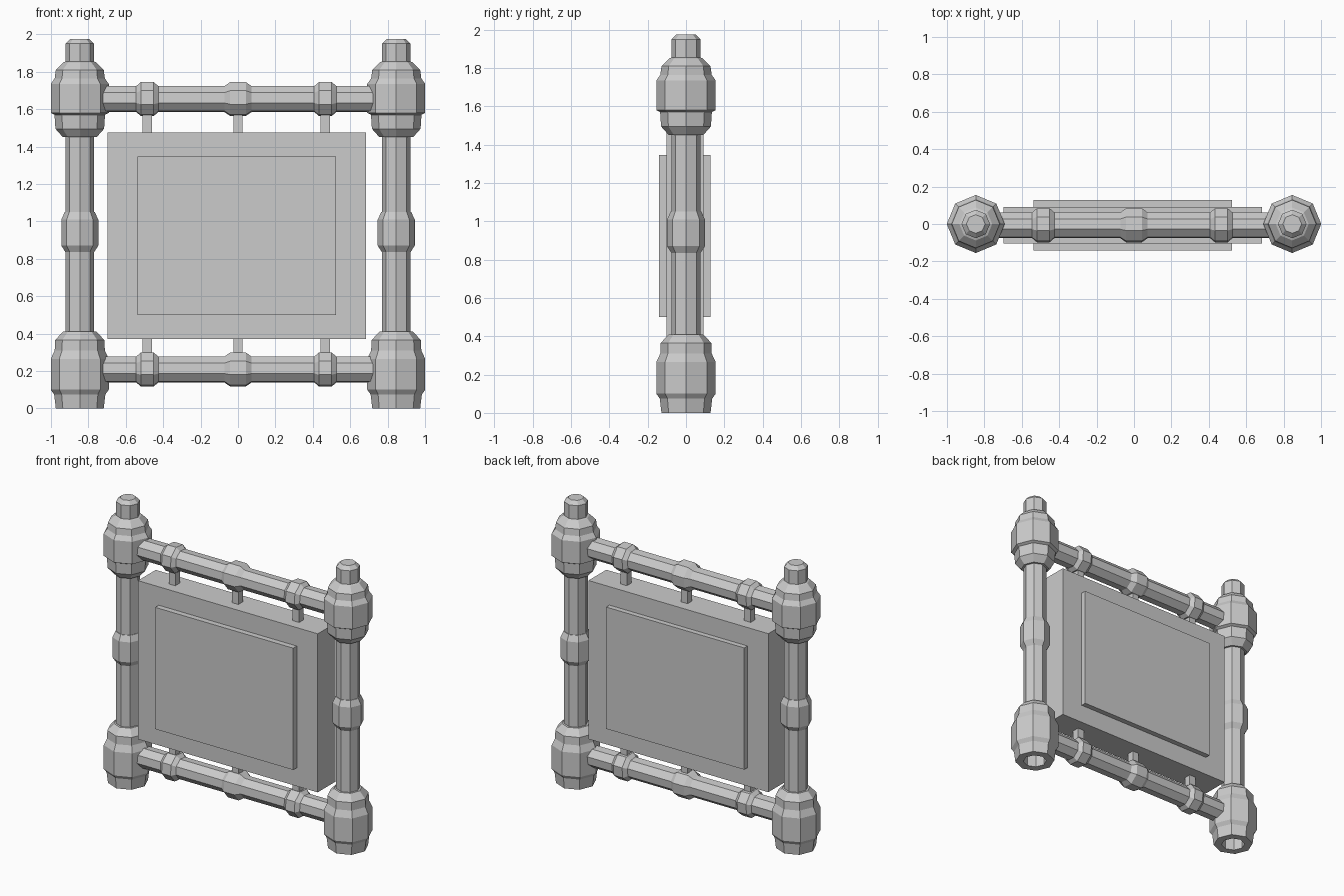
import bpy, bmesh, math
from mathutils import Matrix, Vector

if "Cube" in bpy.data.objects:
    bpy.data.objects.remove(bpy.data.objects["Cube"])

SIDES = 8


def make_object(name, bm):
    bmesh.ops.recalc_face_normals(bm, faces=bm.faces)
    mesh = bpy.data.meshes.new(name)
    bm.to_mesh(mesh)
    bm.free()
    obj = bpy.data.objects.new(name, mesh)
    bpy.context.collection.objects.link(obj)
    return obj


def turned(name, profile, location, along_x=False, twist=0.0, cap_start=True, cap_end=True):
    """Faceted lathe: profile is a list of (distance along axis, radius)."""
    bm = bmesh.new()
    rings = []
    for d, r in profile:
        ring = []
        for i in range(SIDES):
            a = twist + 2 * math.pi * i / SIDES
            c, s = r * math.cos(a), r * math.sin(a)
            ring.append(bm.verts.new((d, c, s) if along_x else (c, s, d)))
        rings.append(ring)
    for lo, hi in zip(rings, rings[1:]):
        for i in range(SIDES):
            j = (i + 1) % SIDES
            bm.faces.new((lo[i], lo[j], hi[j], hi[i]))
    if cap_start:
        bm.faces.new(rings[0])
    if cap_end:
        bm.faces.new(rings[-1])
    obj = make_object(name, bm)
    obj.location = location
    return obj


def box(name, lo, hi):
    bm = bmesh.new()
    lo, hi = Vector(lo), Vector(hi)
    matrix = Matrix.Translation((lo + hi) / 2) @ Matrix.Diagonal((*(hi - lo), 1))
    bmesh.ops.create_cube(bm, size=1, matrix=matrix)
    return make_object(name, bm)


# Upright posts: open-bottomed shaft with foot, middle and head collars
SHAFT = [(0, .076), (1.95, .076), (1.975, .05)]
FOOT = [(0, .076), (0, .128), (.075, .137), (.10, .155), (.265, .155),
        (.31, .134), (.365, .132), (.41, .09), (.41, .076)]
MIDDLE = [(.835, .076), (.87, .099), (1.01, .099), (1.05, .08), (1.05, .076)]
HEAD = [(1.45, .076), (1.45, .09), (1.495, .13), (1.57, .135), (1.58, .155),
        (1.735, .155), (1.765, .134), (1.81, .128), (1.85, .088), (1.855, .076)]

for side, x in (("left", -.846), ("right", .846)):
    turned(f"{side}_post_shaft", SHAFT, (x, 0, 0), cap_start=False)
    for part, profile in (("foot", FOOT), ("middle", MIDDLE), ("head", HEAD)):
        turned(f"{side}_post_{part}_collar", profile, (x, 0, 0),
               cap_start=False, cap_end=False)

# Horizontal rails with bands, and the short hangers holding the panel
Y = -.007
TWIST = math.radians(17)
for level, z, h0, h1 in (("upper", 1.654, 1.46, 1.62), ("lower", .208, .24, .385)):
    turned(f"{level}_rail", [(-.82, .072), (.82, .072)], (0, Y, z), True, TWIST)
    for where, x, half in (("left", -.485, .062), ("centre", 0, .076), ("right", .467, .062)):
        band = [(-half, .07), (-half * .55, .095), (half * .55, .095), (half, .07)]
        turned(f"{level}_{where}_band", band, (x, Y, z), True, TWIST)
        box(f"{level}_{where}_hanger", (x - .025, Y - .025, h0), (x + .025, Y + .025, h1))

# Sign panel with a raised plate on both faces
box("sign_panel", (-.697, -.103, .372), (.685, .092, 1.474))
box("raised_plate", (-.537, -.142, .50), (.524, .128, 1.346))
